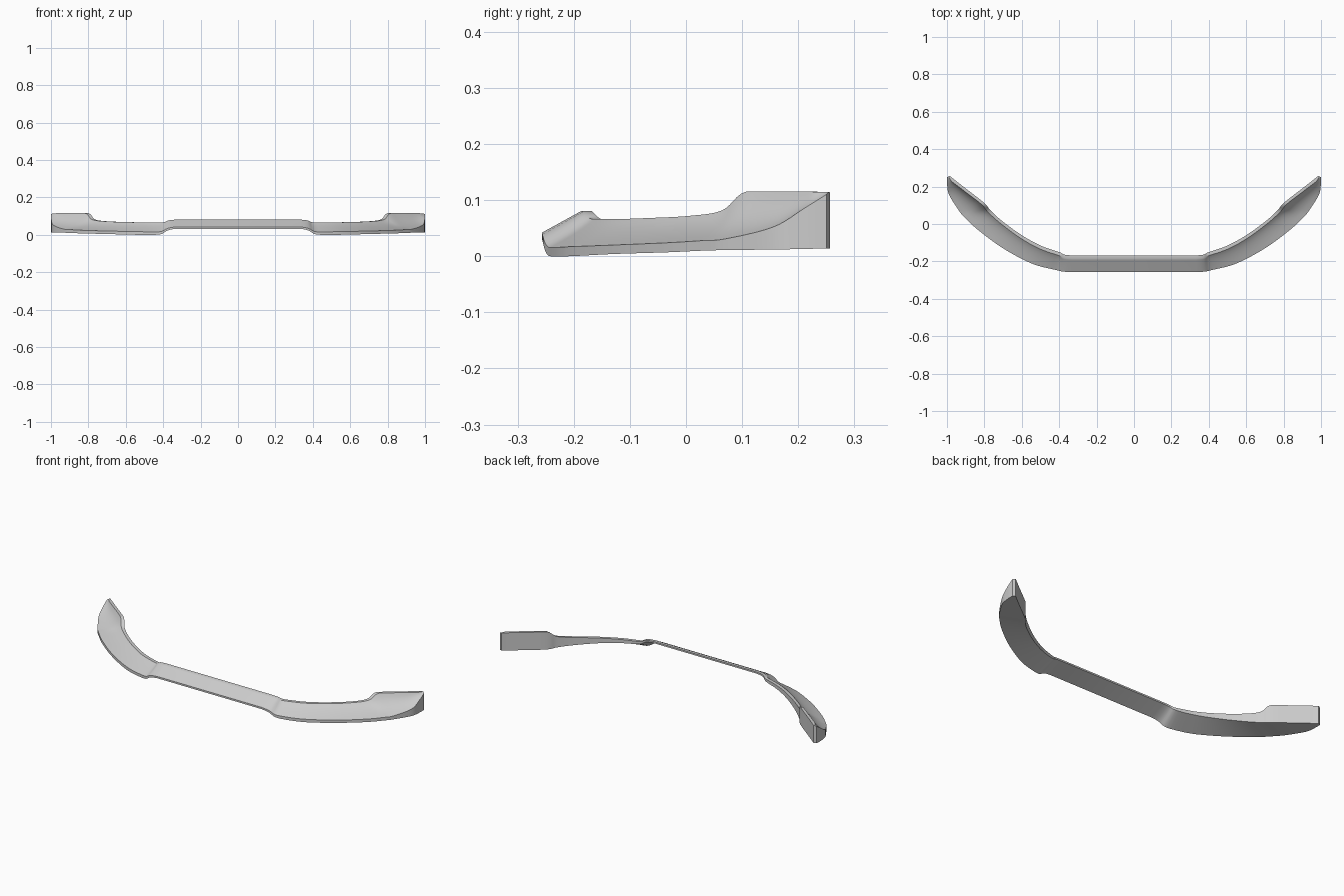
import bpy, bmesh
from mathutils import Vector

if "Cube" in bpy.data.objects:
    bpy.data.objects.remove(bpy.data.objects["Cube"])

# Stations from the centre to the tip:
# outer x, outer y, inner x, inner y, outer bottom z, rim top z, inner top z, inner bottom z, hollow
STATIONS = [
    (0.00, -0.257, 0.00, -0.168, 0.032, 0.042, 0.081, 0.072, 0.0),
    (0.33, -0.257, 0.33, -0.168, 0.032, 0.042, 0.081, 0.072, 0.0),
    (0.42, -0.245, 0.40, -0.150, 0.001, 0.016, 0.066, 0.052, 0.1),
    (0.55, -0.210, 0.50, -0.115, 0.000, 0.017, 0.066, 0.045, 0.15),
    (0.70, -0.130, 0.60, -0.060, 0.004, 0.020, 0.068, 0.038, 0.2),
    (0.83, -0.035, 0.70, 0.012, 0.007, 0.024, 0.072, 0.028, 0.25),
    (0.90, 0.030, 0.765, 0.070, 0.010, 0.028, 0.082, 0.020, 0.3),
    (0.935, 0.070, 0.80, 0.112, 0.011, 0.031, 0.115, 0.015, 0.4),
    (0.988, 0.155, 0.90, 0.190, 0.012, 0.052, 0.115, 0.014, 0.4),
    (0.999, 0.210, 0.955, 0.233, 0.013, 0.085, 0.115, 0.014, 0.3),
    (1.00, 0.250, 0.985, 0.257, 0.014, 0.110, 0.114, 0.014, 0.0),
]
STEPS = 6


def smooth(a, b, c, d, t):
    """Catmull-Rom between b and c, kept from overshooting."""
    v = 0.5 * (2*b + (c - a)*t + (2*a - 5*b + 4*c - d)*t*t + (3*b - a - 3*c + d)*t**3)
    return max(min(b, c), min(max(b, c), v))


def stations():
    n = len(STATIONS)
    yield STATIONS[0]
    for i in range(1, n - 1):
        quad = [STATIONS[max(0, min(n - 1, i + k))] for k in (-1, 0, 1, 2)]
        for s in range(STEPS):
            yield tuple(smooth(*v, s / STEPS) for v in zip(*quad))
    yield STATIONS[-1]


def section(ox, oy, ix, iy, zb, zr, zt, zi, hollow):
    """Closed section: rim, hollow upper face, fin top, back wall, underside."""
    outer, inner = Vector((ox, oy, 0)), Vector((ix, iy, 0))
    width = (inner - outer).length
    fin = inner.lerp(outer, min(0.018, width * 0.4) / width)
    up = Vector((0, 0, 1))
    rim, top = outer + up * zr, fin + up * zt
    ctrl = rim.lerp(top, 0.75) - up * (zt - zr) * hollow * 1.2
    upper = [rim.lerp(ctrl, k / 6).lerp(ctrl.lerp(top, k / 6), k / 6) for k in range(7)]
    return [outer + up * zb] + upper + [inner + up * zt, inner + up * zi]


# Lip: loft one half, cap the tip, mirror it
bm = bmesh.new()
rings = [[bm.verts.new(p) for p in section(*s)] for s in stations()]
for a, b in zip(rings, rings[1:]):
    for i in range(len(a)):
        j = (i + 1) % len(a)
        bm.faces.new((a[i], a[j], b[j], b[i]))
bm.faces.new(rings[-1])
bmesh.ops.recalc_face_normals(bm, faces=bm.faces)
mesh = bpy.data.meshes.new("front_lip")
bm.to_mesh(mesh)
bm.free()
lip = bpy.data.objects.new("front_lip", mesh)
bpy.context.collection.objects.link(lip)
mirror = lip.modifiers.new("Mirror", 'MIRROR')
mirror.use_clip = True
bpy.context.view_layer.objects.active = lip
lip.select_set(True)
bpy.ops.object.modifier_apply(modifier="Mirror")

# Make sure normals point outward, then shade smooth with sharp edges
bm = bmesh.new()
bm.from_mesh(mesh)
bmesh.ops.recalc_face_normals(bm, faces=bm.faces)
bm.to_mesh(mesh)
bm.free()
bpy.ops.object.shade_smooth_by_angle(angle=0.6)
